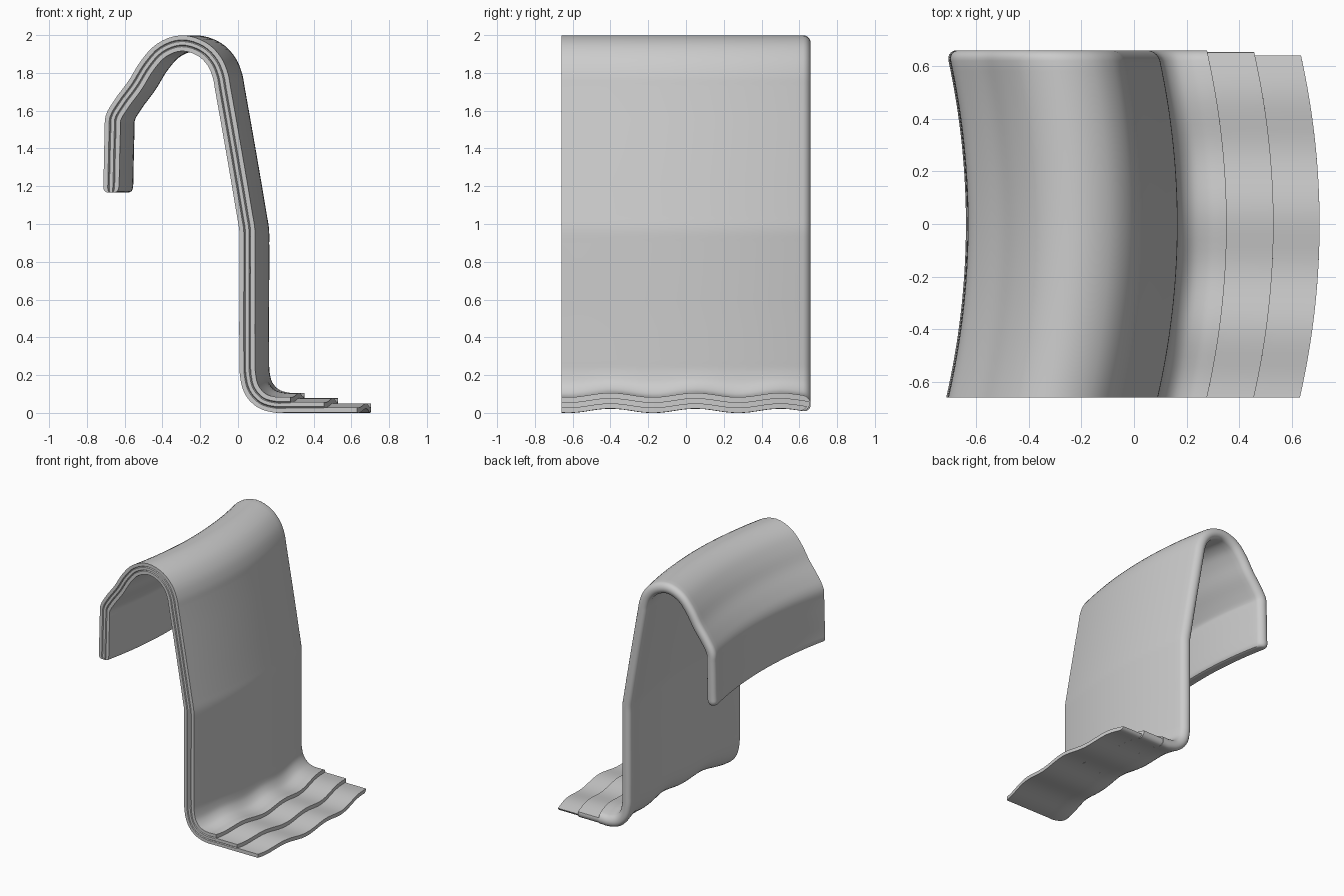
import bpy, bmesh, math
from mathutils import Vector

if "Cube" in bpy.data.objects:
    bpy.data.objects.remove(bpy.data.objects["Cube"])

T, HALF, BOW = 0.083, 0.66, 0.075     # thickness, half width, sideways bow
NY, NR = 32, 10                       # steps across the width, steps round the back edge

# Centre line of the bent strip in x/z, from hook tip over the arch to the foot
KEYS = [(-0.596, 1.21), (-0.589, 1.50), (-0.586, 1.56), (-0.547, 1.63), (-0.47, 1.735),
        (-0.405, 1.84), (-0.33, 1.92), (-0.225, 1.957), (-0.115, 1.925), (-0.05, 1.86),
        (-0.018, 1.785), (-0.006, 1.72), (0.112, 1.04), (0.123, 0.97), (0.124, 0.90),
        (0.124, 0.28), (0.126, 0.21), (0.146, 0.133), (0.20, 0.075), (0.275, 0.053), (0.33, 0.053)]


def smooth_path(keys, steps=4):
    p = [Vector(k) for k in keys]
    d = [(b - a).normalized() for a, b in zip(p, p[1:])]
    tan = [d[0]] + [(a + b).normalized() for a, b in zip(d, d[1:])] + [d[-1]]
    out = []
    for i in range(len(p) - 1):
        size = (p[i + 1] - p[i]).length
        for k in range(steps):
            t = k / steps
            out.append(p[i] * (2*t**3 - 3*t*t + 1) + p[i + 1] * (3*t*t - 2*t**3)
                       + tan[i] * size * (t**3 - 2*t*t + t) + tan[i + 1] * size * (t**3 - t*t))
    return out + [p[-1]]


def back_edge(n, inset):
    return HALF - inset - 0.04 * (1 - math.sqrt(max(0, 1 - (2*n - 1)**2)))


def section(top, inset):
    """Closed outline (y, n): grooved layers at the front, rounded at the back."""
    ring = []
    for i in range(NY):
        ring.append((-HALF + (back_edge(0, inset) + HALF) * i / NY, 0))
    for j in range(NR):
        n = min(top, 0.5 - 0.5 * math.cos(math.pi * j / NR))
        ring.append((back_edge(n, inset), n))
    for i in range(NY):
        ring.append((back_edge(top, inset) - (back_edge(top, inset) + HALF) * i / NY, top))
    for n, y in ((1, 0), (.72, 0), (.667, .008), (.61, 0), (.39, 0), (.333, .008), (.28, 0)):
        ring.append((-HALF + (y if n < top - 0.01 else 0), min(n, top)))
    return ring


def place(pos, nor, y, n, shrink):
    q = pos + nor * (n - 0.5) * T * shrink
    fade = max(0, min(1, (0.26 - q.y) / 0.16))
    wave = 0.0115 * math.cos(2 * math.pi * (y - 0.05) / 0.45) * fade
    return (q.x - BOW * (y / HALF)**2, y, q.y + wave)


# Stations: position, layer height, back inset, tip rounding
stations = [(Vector((-0.597, z)), 1, i, s) for z, i, s in
            ((1.168, .02, .55), (1.173, .01, .8), (1.185, .003, .95), (1.2, 0, 1))]
stations += [(p, 1, 0, 1) for p in smooth_path(KEYS)]
for x, top, inset in ((.352, 1, 0), (.352, 2/3, .006), (.53, 2/3, .006),
                      (.53, 1/3, .018), (.62, 1/3, .018), (.705, 1/3, .018)):
    stations.append((Vector((x, 0.053)), top, inset, 1))

bm = bmesh.new()
rings = []
for i, (pos, top, inset, shrink) in enumerate(stations):
    a, b = stations[max(0, i - 1)][0], stations[min(len(stations) - 1, i + 1)][0]
    d = (b - a).normalized()
    nor = Vector((-d.y, d.x))
    rings.append([bm.verts.new(place(pos, nor, y, n, shrink)) for y, n in section(top, inset)])
for r, s in zip(rings, rings[1:]):
    for k in range(len(r)):
        m = (k + 1) % len(r)
        bm.faces.new((r[k], r[m], s[m], s[k]))

# End caps, built as strips between lower and upper outlines
for r in (rings[0], rings[-1]):
    for k in range(NY):
        m = NY + NR + NY - k
        bm.faces.new((r[k], r[k + 1], r[m - 1], r[m]))
    bm.faces.new(r[NY:NY + NR + 1])
    bm.faces.new(r[2 * NY + NR:] + [r[0]])

bmesh.ops.remove_doubles(bm, verts=bm.verts, dist=1e-5)
bmesh.ops.dissolve_degenerate(bm, edges=bm.edges, dist=1e-6)
bmesh.ops.recalc_face_normals(bm, faces=bm.faces)
mesh = bpy.data.meshes.new("layered_hook_strip")
bm.to_mesh(mesh)
bm.free()
strip = bpy.data.objects.new("layered_hook_strip", mesh)
bpy.context.collection.objects.link(strip)
bpy.context.view_layer.objects.active = strip
strip.select_set(True)
bpy.ops.object.shade_smooth_by_angle(angle=math.radians(35))
